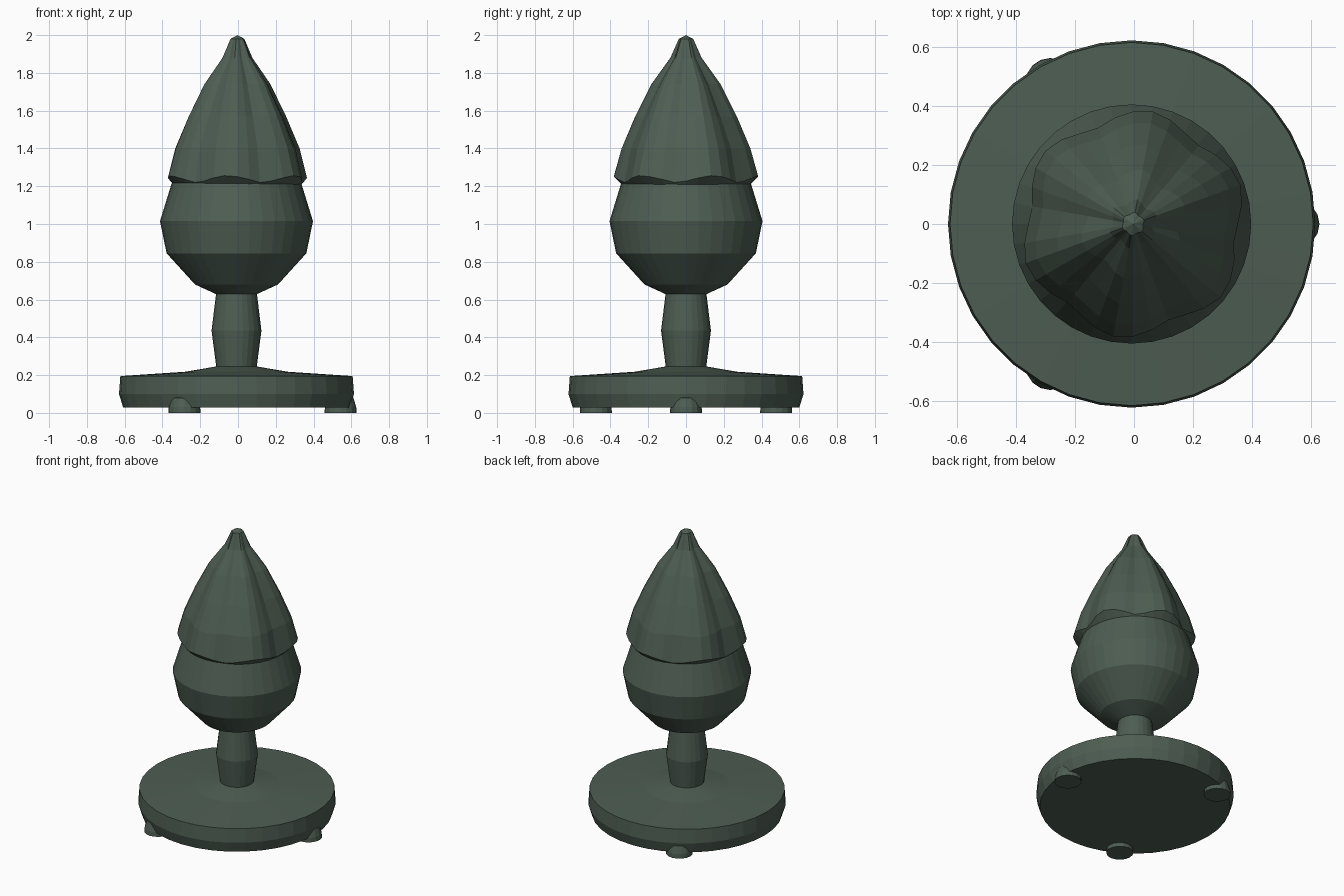
import bpy, bmesh
from math import cos, sin, pi, radians

if "Cube" in bpy.data.objects:
    bpy.data.objects.remove(bpy.data.objects["Cube"])

CX = -0.008
mat = bpy.data.materials.new("dark_green")
mat.diffuse_color = (0.075, 0.11, 0.085, 1)
mat.use_nodes = True
mat.node_tree.nodes["Principled BSDF"].inputs["Base Color"].default_value = mat.diffuse_color


def build(name, rings, loc=(0, 0, 0)):
    """Skin a stack of rings; a ring of one point closes with a fan."""
    bm = bmesh.new()
    vs = [[bm.verts.new(p) for p in ring] for ring in rings]
    for a, b in zip(vs, vs[1:]):
        n = max(len(a), len(b))
        for i in range(n):
            j = (i + 1) % n
            if len(b) == 1:
                bm.faces.new((a[i], a[j], b[0]))
            else:
                bm.faces.new((a[i], a[j], b[j], b[i]))
    bm.faces.new(vs[0][::-1])
    if len(vs[-1]) > 1:
        bm.faces.new(vs[-1])
    bmesh.ops.recalc_face_normals(bm, faces=bm.faces)
    me = bpy.data.meshes.new(name)
    bm.to_mesh(me)
    bm.free()
    me.materials.append(mat)
    ob = bpy.data.objects.new(name, me)
    ob.location = loc
    bpy.context.collection.objects.link(ob)
    return ob


def lathe(name, profile, sides, loc=(CX, 0, 0)):
    return build(name, [[(r * cos(2 * pi * i / sides), r * sin(2 * pi * i / sides), z)
                         for i in range(sides)] for r, z in profile], loc)


# round base plate with a gently raised top
lathe("base", [(0.6, 0.028), (0.622, 0.1), (0.615, 0.195), (0.27, 0.218), (0.1, 0.247)], 36)

# stem
lathe("stem", [(0.106, 0.235), (0.132, 0.435), (0.107, 0.64)], 24)

# rounded bulb
lathe("bulb", [(0.1, 0.625), (0.22, 0.68), (0.37, 0.845), (0.405, 1.015),
               (0.345, 1.21), (0.3, 1.3)], 36)

# three feet
for k in range(3):
    a = radians(120 * k)
    lathe(f"foot_{k + 1}", [(0.085, 0), (0.083, 0.03), (0.068, 0.08), (0.03, 0.1)], 16,
          (CX + 0.551 * cos(a), 0.551 * sin(a), 0))

# pleated cap: six lobes, each one six segments wide
wave = [1, 0.7, -0.1, -1, -0.6, 0.35]
levels = [(0.335, 1.205, 0, 0), (0.367, 1.238, 0.02, 0.018), (0.328, 1.4, 0.018, 0),
          (0.255, 1.57, 0.018, 0), (0.17, 1.74, 0.016, 0), (0.075, 1.88, 0.009, 0),
          (0.036, 1.98, 0.003, 0)]
rings = []
for r, z, amp, dz in levels:
    ring = []
    for i in range(36):
        a, w = radians(20 + 10 * i), wave[i % 6]
        ring.append(((r + amp * w) * cos(a), (r + amp * w) * sin(a), z + dz * w))
    rings.append(ring)
rings.append([(0, 0, 2.0)])
build("pleated_cap", rings, (CX + 0.005, 0, 0))
